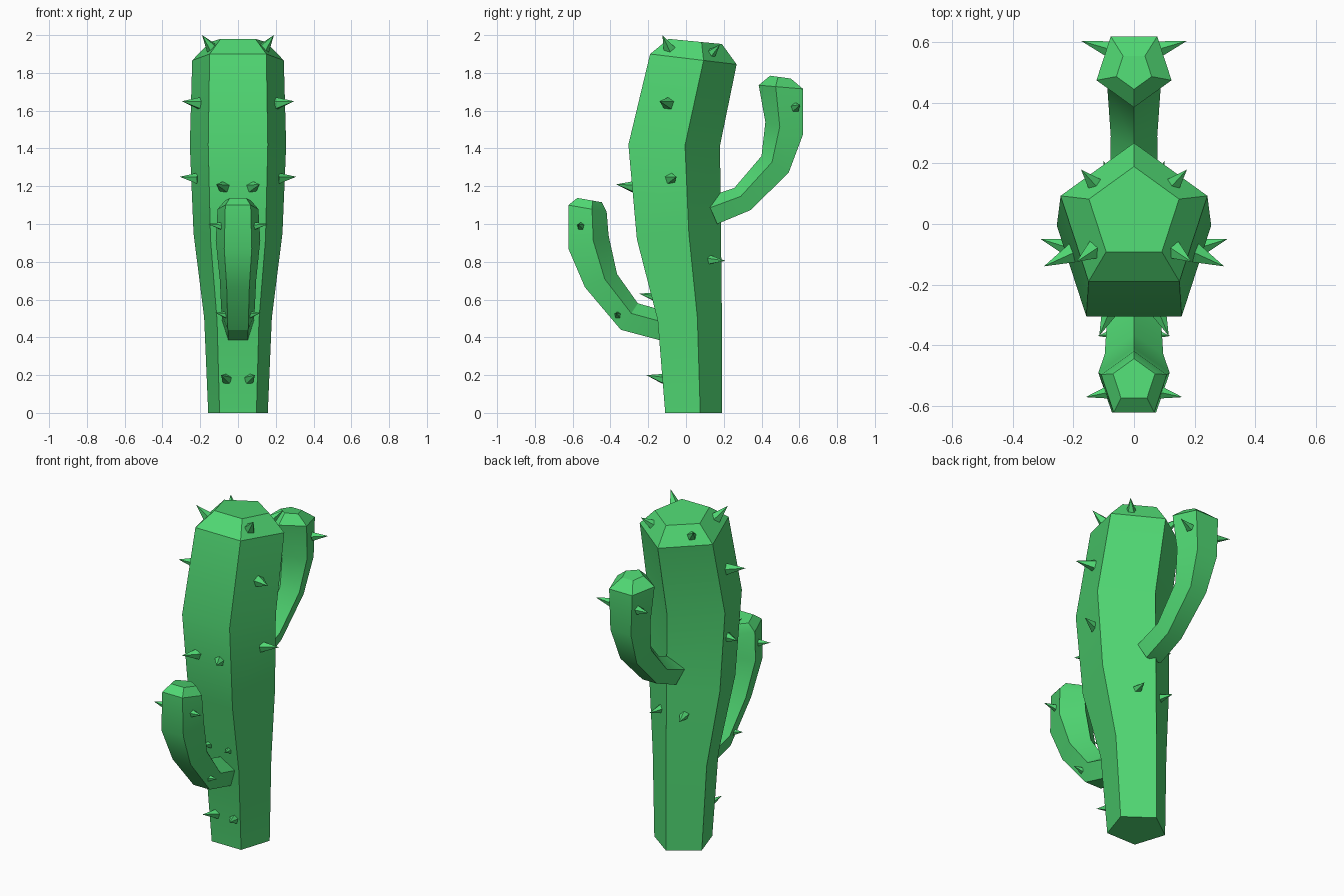
import bpy, bmesh, math
from mathutils import Vector

green = bpy.data.materials.new("cactus_green")
green.diffuse_color = (0.08, 0.68, 0.17, 1)


def finish(bm, name):
    bmesh.ops.recalc_face_normals(bm, faces=bm.faces)
    me = bpy.data.meshes.new(name)
    bm.to_mesh(me)
    bm.free()
    ob = bpy.data.objects.new(name, me)
    me.materials.append(green)
    bpy.context.collection.objects.link(ob)
    return ob


def stem(name, rings):
    """Loft pentagons; each ring is (flat side y, z, apex y, z)."""
    bm = bmesh.new()
    loops = []
    for fy, fz, ay, az in rings:
        flat, apex = Vector((0, fy, fz)), Vector((0, ay, az))
        r = (apex - flat).length / 1.809
        pts = [(-0.588, 0), (0.588, 0), (0.951, 0.618), (0, 1), (-0.951, 0.618)]
        loops.append([bm.verts.new(flat.lerp(apex, t) + Vector((x * r, 0, 0)))
                      for x, t in pts])
    for a, b in zip(loops, loops[1:]):
        for i in range(5):
            j = (i + 1) % 5
            bm.faces.new((a[i], a[j], b[j], b[i]))
    bm.faces.new(loops[0])
    bm.faces.new(loops[-1])
    ob = finish(bm, name)
    # smooth along the bends, crisp along the ribs
    bpy.ops.object.select_all(action='DESELECT')
    ob.select_set(True)
    bpy.context.view_layer.objects.active = ob
    bpy.ops.object.shade_smooth_by_angle(angle=math.radians(30))


# Trunk
stem("trunk", [
    (-0.11, 0, 0.19, 0), (-0.15, 0.49, 0.19, 0.515),
    (-0.26, 0.92, 0.185, 0.97), (-0.305, 1.42, 0.18, 1.415),
    (-0.19, 1.9, 0.268, 1.845), (-0.092, 1.98, 0.19, 1.953)])

# Arms, flat side facing outward
stem("front_arm", [
    (-0.12, 0.38, -0.075, 0.53), (-0.345, 0.44, -0.255, 0.58),
    (-0.535, 0.665, -0.365, 0.735), (-0.623, 0.87, -0.41, 0.94),
    (-0.623, 1.10, -0.42, 1.065), (-0.575, 1.138, -0.445, 1.115)])
stem("back_arm", [
    (0.165, 1.0, 0.105, 1.14), (0.345, 1.075, 0.255, 1.19),
    (0.545, 1.275, 0.4, 1.36), (0.62, 1.475, 0.42, 1.54),
    (0.62, 1.715, 0.385, 1.735), (0.555, 1.77, 0.445, 1.785)])


# Spikes: mirrored pairs of five-sided cones (base, tip, radius)
def spikes(name, items):
    bm = bmesh.new()
    for base, tip, r in items:
        for s in (1, -1):
            b = Vector((base[0] * s, base[1], base[2]))
            t = Vector((tip[0] * s, tip[1], tip[2]))
            d = t - b
            rot = d.to_track_quat('Z', 'Y').to_matrix().to_4x4()
            rot.translation = (b + t) / 2
            bmesh.ops.create_cone(bm, cap_ends=True, segments=5, radius1=r,
                                  radius2=0, depth=d.length, matrix=rot)
    finish(bm, name)


spikes("trunk_spikes", [
    ((0.13, -0.085, 1.92), (0.19, -0.125, 2.0), 0.037),
    ((0.12, 0.12, 1.89), (0.175, 0.18, 1.95), 0.035),
    ((0.20, -0.095, 1.637), (0.298, -0.14, 1.65), 0.035),
    ((0.21, -0.08, 1.24), (0.308, -0.05, 1.25), 0.033),
    ((0.075, -0.275, 1.195), (0.115, -0.37, 1.21), 0.033),
    ((0.06, -0.16, 0.612), (0.085, -0.25, 0.632), 0.025),
    ((0.06, -0.115, 0.178), (0.09, -0.21, 0.2), 0.03),
    ((0.075, 0.12, 0.81), (0.1, 0.208, 0.805), 0.028)])
spikes("arm_spikes", [
    ((0.08, -0.555, 0.987), (0.16, -0.572, 1.0), 0.024),
    ((0.055, -0.36, 0.517), (0.12, -0.37, 0.53), 0.022),
    ((0.09, 0.58, 1.617), (0.175, 0.605, 1.632), 0.026)])
